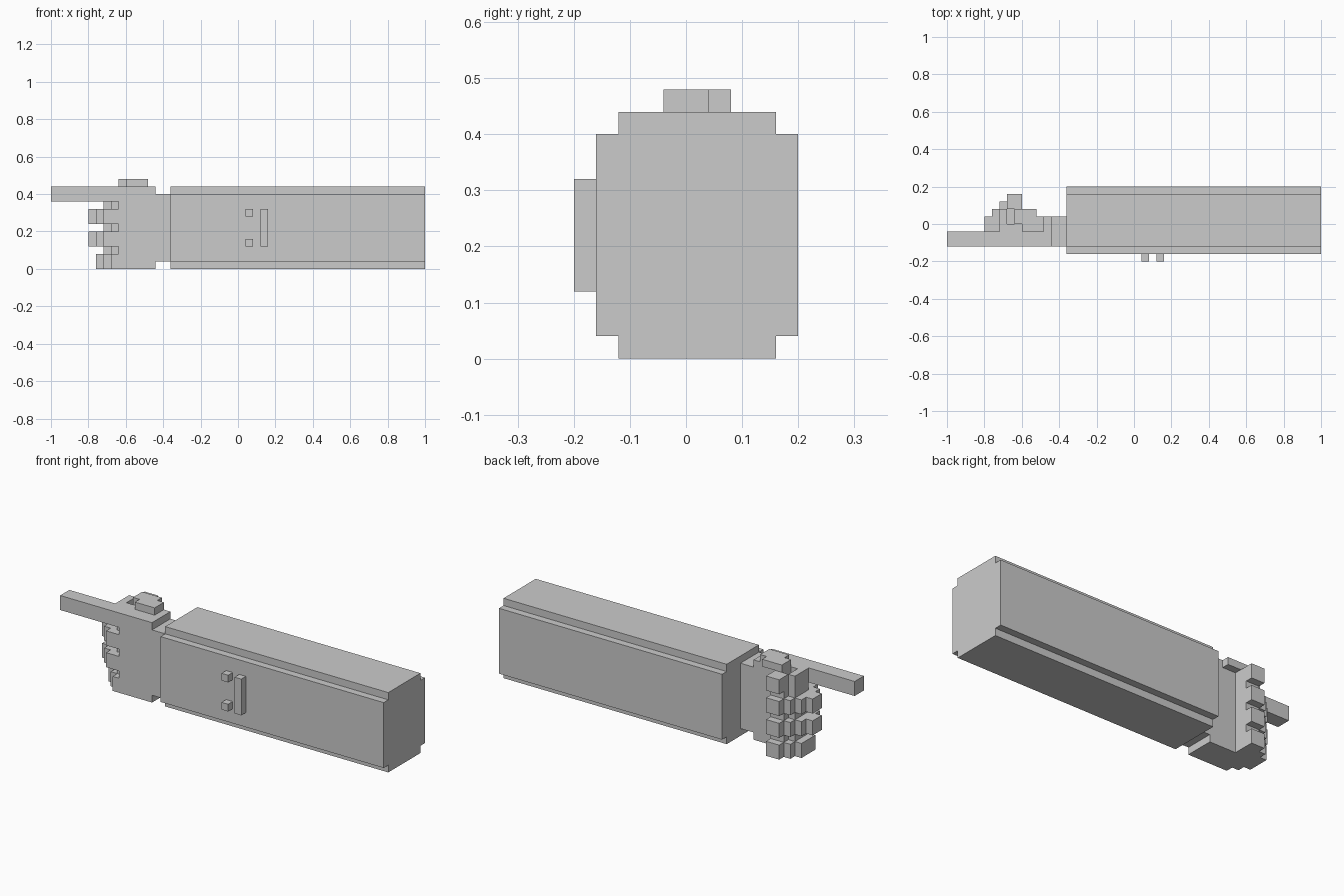
import bpy, bmesh

if "Cube" in bpy.data.objects:
    bpy.data.objects.remove(bpy.data.objects["Cube"])


def prism(name, outline, lo, hi, axis="z"):
    """Extrude a 2D outline: (x, y) along z, or (y, z) along x."""
    bm = bmesh.new()
    place = (lambda a, b: (a, b, lo)) if axis == "z" else (lambda a, b: (lo, a, b))
    face = bm.faces.new([bm.verts.new(place(a, b)) for a, b in outline])
    move = (0, 0, hi - lo) if axis == "z" else (hi - lo, 0, 0)
    new = bmesh.ops.extrude_face_region(bm, geom=[face])["geom"]
    bmesh.ops.translate(bm, vec=move, verts=[v for v in new if isinstance(v, bmesh.types.BMVert)])
    bmesh.ops.recalc_face_normals(bm, faces=bm.faces)
    mesh = bpy.data.meshes.new(name)
    bm.to_mesh(mesh)
    bm.free()
    obj = bpy.data.objects.new(name, mesh)
    bpy.context.collection.objects.link(obj)
    return obj


def box(name, x, y, z):
    return prism(name, [(x[0], y[0]), (x[1], y[0]), (x[1], y[1]), (x[0], y[1])], *z)


def steps(cols, end):
    """Stepped outline from columns (x start, y front, y back) up to x = end."""
    xs = [c[0] for c in cols] + [end]
    front, back = [], []
    for i, (_, a, b) in enumerate(cols):
        front += [(xs[i], a), (xs[i + 1], a)]
        back += [(xs[i], b), (xs[i + 1], b)]
    pts = []
    for p in front + back[::-1]:
        if not pts or p != pts[-1]:
            pts.append(p)
    return pts


# Sleeve with stepped edges
prism("sleeve", [(-.12, 0), (.16, 0), (.16, .04), (.20, .04), (.20, .40), (.16, .40),
                 (.16, .44), (-.12, .44), (-.12, .40), (-.16, .40), (-.16, .04), (-.12, .04)],
      -.36, 1, "x")

# Cuff buttons and slit
for i, z in enumerate((.12, .28)):
    box(f"cuff_button_{i + 1}", (.04, .08), (-.20, -.16), (z, z + .04))
box("cuff_slit", (.12, .16), (-.20, -.16), (.12, .32))

# Wrist and palm
box("wrist", (-.44, -.36), (-.12, .04), (.04, .40))
box("palm", (-.60, -.44), (-.12, .04), (0, .44))

# Curled fingers
long_finger = [(-.80, -.04, .04), (-.76, -.08, .08), (-.72, -.12, .12), (-.68, -.12, .16)]
short_finger = [(-.76, -.04, .08), (-.72, -.08, .12), (-.68, -.12, .16)]
for name, cols, z in (("little_finger", short_finger, 0),
                      ("ring_finger", long_finger, .12),
                      ("middle_finger", long_finger, .24)):
    prism(name, steps(cols, -.60), z, z + .08)

# Recessed webs between the fingers
web = [(-.72, -.04, .08), (-.68, -.08, .12), (-.64, -.12, .12)]
for i, z in enumerate((.08, .20, .32)):
    prism(f"finger_web_{i + 1}", steps(web, -.60), z, z + .04)

# Pointing index finger with the fist top, and a small recess by the thumb
index = prism("index_finger", steps([(-1, -.12, -.04), (-.72, -.12, .08), (-.68, -.12, .16)], -.60), .36, .44)
cutter = box("recess_cutter", (-.68, -.64), (0, .08), (.40, .50))
cutter.hide_render = True
mod = index.modifiers.new("recess", "BOOLEAN")
mod.operation, mod.solver, mod.object = "DIFFERENCE", "EXACT", cutter
bpy.context.view_layer.objects.active = index
bpy.ops.object.modifier_apply(modifier=mod.name)
bpy.data.objects.remove(cutter)

# Thumb lying on top
prism("thumb", steps([(-.64, 0, .08), (-.60, -.04, .08), (-.52, -.04, .04)], -.48), .44, .48)
